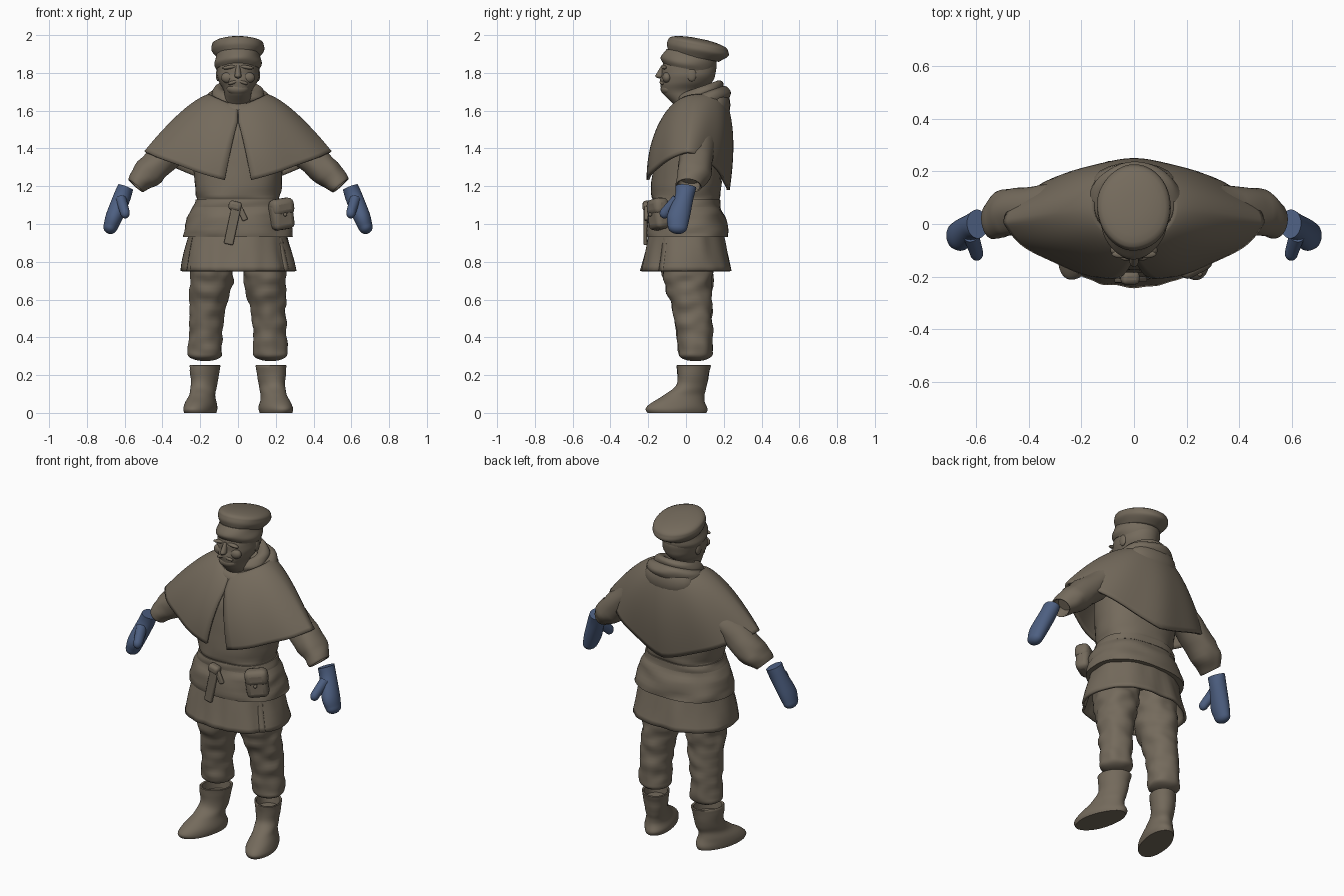
import bpy, bmesh, math
from mathutils import Vector, Matrix, noise

cube = bpy.data.objects.get("Cube")
if cube:
    bpy.data.objects.remove(cube)


def material(name, red, green, blue):
    mat = bpy.data.materials.new(name)
    mat.use_nodes = True
    mat.diffuse_color = (red, green, blue, 1)
    mat.node_tree.nodes["Principled BSDF"].inputs["Base Color"].default_value = mat.diffuse_color
    return mat


BROWN = material("earth brown", .175, .145, .107)
BLUE = material("mitten blue", .075, .116, .222)


def finish(name, bm, mat=BROWN, thickness=0):
    bmesh.ops.recalc_face_normals(bm, faces=bm.faces)
    mesh = bpy.data.meshes.new(name)
    bm.to_mesh(mesh)
    bm.free()
    mesh.materials.append(mat)
    mesh.shade_smooth()
    mesh.set_sharp_from_angle(angle=math.radians(50))
    part = bpy.data.objects.new(name, mesh)
    bpy.context.collection.objects.link(part)
    if thickness:
        solid = part.modifiers.new("thickness", "SOLIDIFY")
        solid.thickness, solid.offset = thickness, 0
    return part


def smooth_sections(keys, steps):
    """Catmull-Rom interpolation between key sections."""
    sections = []
    for i, (now, after) in enumerate(zip(keys, keys[1:])):
        before, later = keys[max(i - 1, 0)], keys[min(i + 2, len(keys) - 1)]
        for k in range(steps):
            t = k / steps
            sections.append([
                b + t / 2 * (c - a + t * (2 * a - 5 * b + 4 * c - d + t * (3 * (b - c) + d - a)))
                for a, b, c, d in zip(before, now, after, later)])
    return sections + [list(keys[-1])]


def skin(name, rows, closed=True, **style):
    """Join rows of points with quads; closed rows also get end caps."""
    bm = bmesh.new()
    grid = [[bm.verts.new(point) for point in row] for row in rows]
    count = len(grid[0])
    for low, high in zip(grid, grid[1:]):
        for j in range(count if closed else count - 1):
            k = (j + 1) % count
            bm.faces.new((low[j], low[k], high[k], high[j]))
    if closed:
        bm.faces.new(grid[0])
        bm.faces.new(grid[-1])
    return finish(name, bm, **style)


def dome(sections, direction, bulge):
    """Round off the last section by a quarter ellipse."""
    x, y, z, wide, deep = sections[-1]
    for degrees in range(15, 90, 15):
        turn = math.radians(degrees)
        tip = Vector((x, y, z)) + direction * (wide * bulge * math.sin(turn))
        sections.append([*tip, wide * math.cos(turn), deep * math.cos(turn)])


def rim(sections, direction):
    """Turn the last section inwards to make a hollow end."""
    x, y, z, wide, deep = sections[-1]
    for inset, depth in ((.95, -.004), (.85, 0), (.8, .05)):
        inner = Vector((x, y, z)) - direction * depth
        sections.append([*inner, wide * inset, deep * inset])


def loft(name, keys, axis=(0, 0, 1), side=1, arc=None, wrinkle=0, folds=(7, 7, 22),
         shear=0, power=1, bulge=0, hollow=False, steps=6, **style):
    """Sections (x, y, z, half width, half depth) laid square to an axis."""
    direction = Vector(axis).normalized()
    across = Vector((0, 1, 0)).cross(direction).normalized()
    back = direction.cross(across)
    start, end = [math.radians(angle) for angle in arc or (0, 360)]
    sections = smooth_sections(keys, steps)
    if bulge:
        dome(sections, direction, bulge)
    if hollow:
        rim(sections, direction)
    count = 48
    rows = []
    for x, y, z, wide, deep in sections:
        row = []
        for j in range(count + bool(arc)):
            angle = start + (end - start) * j / count
            c, s = [math.copysign(abs(f) ** power, f) for f in (math.cos(angle), math.sin(angle))]
            offset = across * wide * c + back * deep * s
            point = Vector((x, y, z)) + offset
            crease = Vector([p * f for p, f in zip(point, folds)])
            crease.x += side
            point += offset * wrinkle * noise.noise(crease)
            row.append((side * (point.x + shear * (point.y - y)), point.y, point.z))
        rows.append(row)
    return skin(name, rows, closed=not arc, **style)


def place(bm, location, size, lean=0, turn=0):
    bm.transform(Matrix.Translation(location) @ Matrix.Rotation(math.radians(turn), 4, "Z")
                 @ Matrix.Rotation(math.radians(lean), 4, "Y") @ Matrix.Diagonal((*size, 1)))


def ball(name, location, size, lean=0):
    bm = bmesh.new()
    bmesh.ops.create_uvsphere(bm, u_segments=20, v_segments=12, radius=1)
    place(bm, location, size, lean)
    return finish(name, bm)


def block(name, location, size, lean=0, turn=0):
    bm = bmesh.new()
    bmesh.ops.create_cube(bm, size=1)
    place(bm, location, size, lean, turn)
    part = finish(name, bm)
    bevel = part.modifiers.new("soft edges", "BEVEL")
    bevel.width, bevel.segments = min(size) * .35, 3
    return part


def roll(name, height, y, major, minor):
    """Cloth roll around the neck, raised towards the back."""
    keys = []
    for degrees in range(-120, 181, 20):
        turn = math.radians(degrees)
        radius = major + minor * math.cos(turn)
        keys.append((0, y, height + minor * math.sin(turn), radius, radius * .95))
    return loft(name, keys, axis=(0, -.35, 1), wrinkle=.08, steps=2)


# Head and face
loft("head", [(0, .05, 1.6, .08, .08), (0, -.02, 1.69, .07, .1), (0, 0, 1.75, .1, .135),
              (0, .015, 1.8, .112, .145), (0, .015, 1.87, .11, .135)], wrinkle=.05)
loft("nose", [(0, -.115, 1.84, .01, .015), (0, -.138, 1.785, .018, .025)],
     axis=(0, 0, -1), bulge=.8)
ball("beard", (0, -.09, 1.715), (.06, .045, .035))
for side, word in ((1, "left"), (-1, "right")):
    ball(word + "_brow", (side * .045, -.115, 1.83), (.04, .015, .01), side * 8)
    ball(word + "_cheek", (side * .05, -.1, 1.775), (.04, .025, .03))
    ball(word + "_moustache", (side * .025, -.125, 1.75), (.03, .015, .01), side * 18)
    ball(word + "_ear", (side * .105, .03, 1.79), (.012, .025, .035))

# Cap, tilted towards the back
tilt = (0, .2, 1)
loft("cap_band", [(0, .01, 1.82, .115, .13), (0, .01, 1.85, .125, .145), (0, .03, 1.9, .115, .135)],
     axis=tilt, wrinkle=.05)
loft("cap_crown", [(0, .04, 1.885, .115, .135), (0, .06, 1.92, .138, .165), (0, .065, 1.95, .137, .16)],
     axis=tilt, bulge=.24, wrinkle=.03)

# Hood rolled around the neck
roll("hood_lower_roll", 1.635, .065, .135, .05)
roll("hood_upper_roll", 1.69, .07, .105, .035)
ball("hood_drape", (0, .155, 1.63), (.16, .08, .1))

# Cape, open in a narrow wedge at the front
cape = []
steps, columns = 24, 72
for i in range(steps + 1):
    t = i / steps
    wide = .15 + .34 * t
    front = -.06 - .145 * math.sin(t * math.pi / 2)
    back = .19 + .05 * math.sin(t * math.pi * .8)
    drop = t ** 1.4
    gap = math.asin(max(.002, .1 * (t - .3)) / wide)
    row = []
    for j in range(columns + 1):
        angle = gap - math.pi / 2 + (math.tau - 2 * gap) * j / columns
        c, s = math.cos(angle), math.sin(angle)
        fold = 1 + t * .02 * math.sin(angle * 9) * abs(s)
        middle = 1.68 - .5 * drop if s > 0 else 1.62 - .4 * drop
        shoulder = 1.68 - .3 * drop
        height = middle + (shoulder - middle) * abs(c) ** 1.3
        # The sides draw in over the arms, more at the front
        depth = math.copysign(abs(s) ** (1 + t * (.25 if s > 0 else .45)), s)
        row.append((wide * c * fold, (front + back + (back - front) * depth * fold) / 2, height))
    cape.append(row)
skin("cape", cape, closed=False, thickness=.016)

# Jacket, belt and skirt
loft("jacket", [(0, .01, .93, .29, .217), (0, 0, 1.03, .27, .205), (0, 0, 1.12, .228, .175),
                (0, 0, 1.18, .225, .185), (0, .02, 1.48, .24, .17), (0, .04, 1.62, .1, .09)],
     wrinkle=.05, power=.9)
loft("belt", [(0, 0, 1.09, .241, .186), (0, 0, 1.13, .232, .18)], power=.9, wrinkle=.05)
block("belt_knot", (-.015, -.205, 1.095), (.07, .05, .05), lean=15)
block("belt_end", (-.03, -.215, .99), (.05, .02, .2), lean=12)
block("belt_loop", (.02, -.21, 1.06), (.03, .02, .09), lean=-25)
skirt = [(0, 0, .96, .25, .185), (0, 0, .75, .295, .235)]
for word, arc in (("back", (-35, 215)), ("front", (207, 333))):
    loft("skirt_" + word, skirt, arc=arc, power=.88, wrinkle=.05, folds=(14, 14, 3), thickness=.015)

# Pouch on the belt
block("pouch", (.23, -.145, 1.045), (.125, .08, .15), lean=-8, turn=28)
block("pouch_flap", (.23, -.15, 1.09), (.13, .085, .09), lean=-8, turn=28)
ball("pouch_button", (.25, -.19, 1.05), (.01, .01, .01))

# Limbs
for side, word in ((1, "left"), (-1, "right")):
    loft(word + "_trouser_leg",
         [(.13, 0, .87, .12, .13), (.14, .01, .72, .115, .13), (.165, .04, .5, .09, .1),
          (.173, .05, .31, .09, .09)],
         axis=(0, 0, -1), side=side, bulge=.4, wrinkle=.13, folds=(12, 12, 18), steps=12)
    loft(word + "_boot",
         [(.2, -.05, 0, .08, .155), (.2, -.05, .03, .085, .16), (.19, -.01, .095, .066, .105),
          (.18, .03, .15, .068, .08), (.175, .04, .25, .08, .09)],
         side=side, shear=-.2, hollow=True, wrinkle=.06)
    loft(word + "_sleeve",
         [(.29, .06, 1.44, .08, .09), (.47, .045, 1.275, .08, .09), (.54, .015, 1.205, .055, .07)],
         axis=(.66, -.08, -.75), side=side, hollow=True, wrinkle=.12, folds=(18, 8, 18))
    loft(word + "_mitten",
         [(.595, 0, 1.195, .042, .055), (.615, -.01, 1.14, .046, .05), (.655, -.04, 1.04, .045, .06),
          (.675, -.045, .985, .038, .052)],
         axis=(.35, -.1, -.93), side=side, bulge=1, mat=BLUE)
    loft(word + "_thumb", [(.62, -.04, 1.13, .03, .035), (.598, -.11, 1.06, .025, .028)],
         axis=(-.1, -.6, -.8), side=side, bulge=1.3, mat=BLUE)
